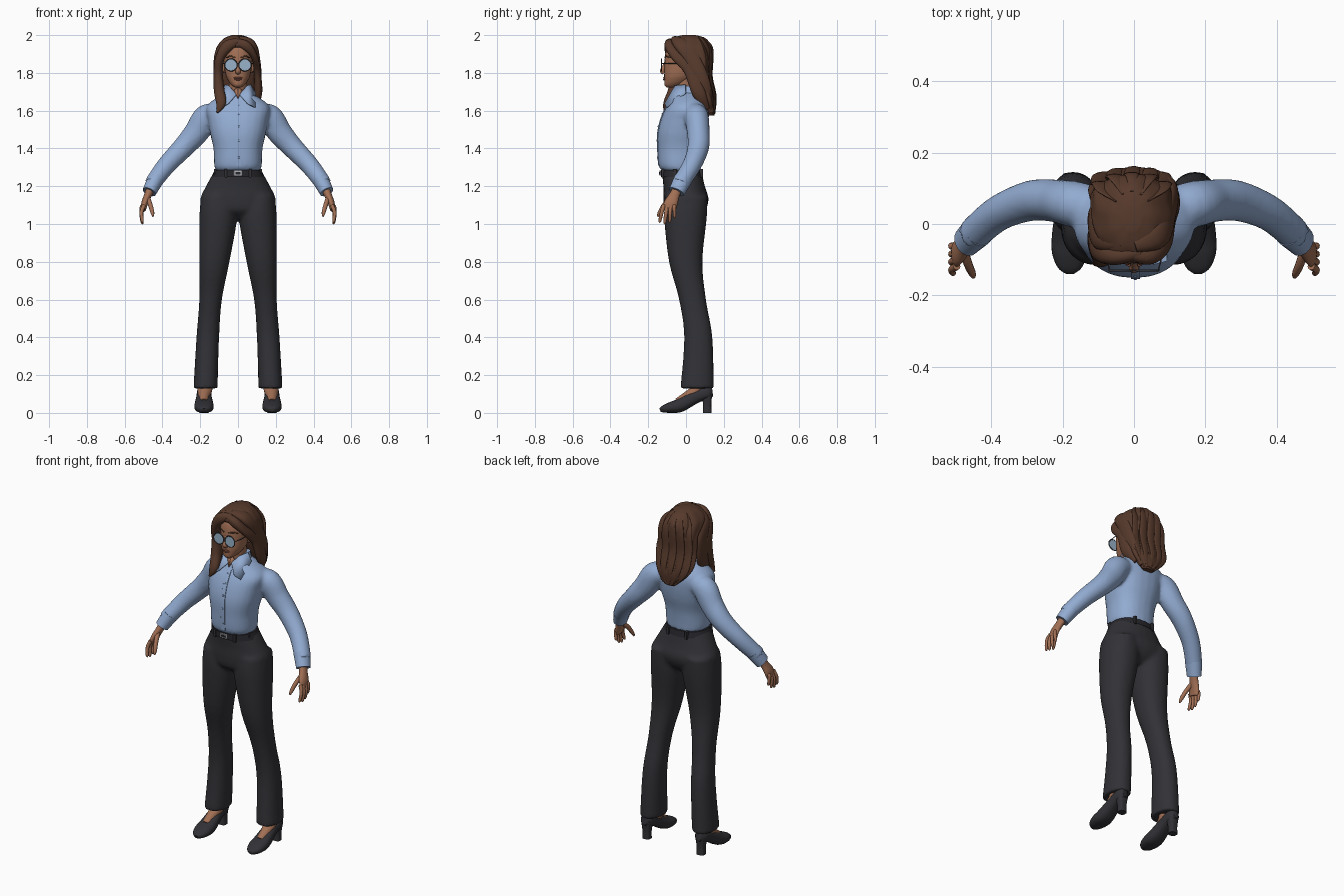
import bpy, bmesh, math
from mathutils import Vector

cube = bpy.data.objects.get("Cube")
if cube:
    bpy.data.objects.remove(cube)
X, Y, Z = Vector((1, 0, 0)), Vector((0, 1, 0)), Vector((0, 0, 1))


def material(name, *rgb):
    mat = bpy.data.materials.new(name)
    mat.use_nodes = True
    mat.diffuse_color = (*rgb, 1)
    mat.node_tree.nodes["Principled BSDF"].inputs["Base Color"].default_value = (*rgb, 1)
    return mat


skin = material("warm skin", .36, .16, .09)
brown = material("brown hair", .095, .042, .025)
blue = material("pale blue cloth", .29, .41, .64)
charcoal = material("charcoal cloth", .032, .031, .037)
black = material("black leather", .02, .02, .025)
glass = material("blue lens", .32, .45, .6)
wire = material("dark wire", .06, .06, .07)
silver = material("silver metal", .45, .46, .5)
lip = material("lip tint", .25, .09, .06)


def refine(rows, steps):
    """Smooth interpolation through rows of numbers."""
    out = []
    last = len(rows) - 1
    for i in range(last):
        quad = [rows[max(0, min(last, i + k))] for k in (-1, 0, 1, 2)]
        for s in range(steps):
            t = s / steps
            out.append([b + t / 2 * (c - a + t * (2*a - 5*b + 4*c - d + t * (3*(b - c) + d - a)))
                        for a, b, c, d in zip(*quad)])
    return out + [list(rows[last])]


def tube(rows, ref=Y, flat=False, power=2, ripple=0, steps=5, sides=24):
    """Rings along a path; each row is x, y, z, half width, half depth."""
    rows = refine(rows, steps)
    rings = []
    for i, (x, y, z, width, depth) in enumerate(rows):
        side, up = X, Y
        if not flat:
            ahead, behind = rows[min(i + 1, len(rows) - 1)], rows[max(i - 1, 0)]
            along = (Vector(ahead[:3]) - Vector(behind[:3])).normalized()
            side = ref.cross(along).normalized()
            up = along.cross(side)
        ring = []
        for k in range(sides):
            angle = math.tau * k / sides
            c, s = math.cos(angle), math.sin(angle)
            wave = 1 + ripple * math.sin(9 * angle + i / 6)
            u = math.copysign(abs(c) ** (2 / power), c) * width * wave
            v = math.copysign(abs(s) ** (2 / power), s) * depth * wave
            ring.append(Vector((x, y, z)) + side * u + up * v)
        rings.append(ring)
    return rings


def body(rows, x=0, **options):
    """Level rings; each row is z, half width, front, back and an optional x shift."""
    return tube([(x + sum(shift), (front + back) / 2, z, half, (back - front) / 2)
                 for z, half, front, back, *shift in rows], flat=True, **options)


def finish(ob, name, mat, mirror=False, voxel=0):
    ob.name = name
    ob.data.materials.append(mat)
    bpy.ops.object.select_all(action="DESELECT")
    ob.select_set(True)
    bpy.context.view_layer.objects.active = ob
    bpy.ops.object.shade_smooth_by_angle(angle=math.radians(50))
    if mirror:
        ob.modifiers.new("Mirror", "MIRROR").use_mirror_merge = False
    if voxel:
        fuse = ob.modifiers.new("Fuse", "REMESH")
        fuse.mode, fuse.voxel_size, fuse.use_smooth_shade = "VOXEL", voxel, True
        relax = ob.modifiers.new("Relax", "SMOOTH")
        relax.factor, relax.iterations = .5, 5
    return ob


def build(name, stacks, mat, mirror=False, voxel=0):
    """One object from closed stacks of rings."""
    bm = bmesh.new()
    for rings in stacks:
        loops = [[bm.verts.new(p) for p in ring] for ring in rings]
        for low, high in zip(loops, loops[1:]):
            for k in range(len(low)):
                bm.faces.new((low[k - 1], low[k], high[k], high[k - 1]))
        bm.faces.new(loops[0][::-1])
        bm.faces.new(loops[-1])
    bmesh.ops.recalc_face_normals(bm, faces=bm.faces)
    mesh = bpy.data.meshes.new(name)
    bm.to_mesh(mesh)
    bm.free()
    ob = bpy.data.objects.new(name, mesh)
    bpy.context.collection.objects.link(ob)
    return finish(ob, name, mat, mirror, voxel)


def ball(name, location, size, mat):
    bpy.ops.mesh.primitive_uv_sphere_add(segments=16, ring_count=10, location=location)
    bpy.context.object.scale = size
    finish(bpy.context.object, name, mat)


def block(name, x, y, low, high, width, depth, mat, mirror=False):
    build(name, [tube([(x, y, z, width, depth) for z in (low, high)], power=8, steps=1)], mat, mirror)


def plate(name, points, mat):
    mesh = bpy.data.meshes.new(name)
    mesh.from_pydata(points, [], [range(len(points))])
    ob = bpy.data.objects.new(name, mesh)
    bpy.context.collection.objects.link(ob)
    finish(ob, name, mat, mirror=True)
    ob.modifiers.new("Thickness", "SOLIDIFY").thickness = .007


# Trousers: hips and flared legs fused together
hips = body([(1.29, .12, -.13, .08), (1.2, .17, -.12, .1), (1.13, .2, -.12, .12),
             (1.07, .17, -.11, .1), (1.03, .06, -.06, .06)], power=2.2)
leg = body([(1.15, .09, -.11, .115), (1.03, .1, -.115, .11), (.8, .08, -.09, .087, .02),
            (.6, .06, -.037, .106, .04), (.4, .06, -.01, .14, .055), (.13, .064, -.03, .147, .067)],
           x=.105, power=2.2)
build("trousers", [hips, leg], charcoal, mirror=True, voxel=.011)

# Belt with loops and buckle
build("belt", [body([(1.25, .14, -.133, .09), (1.285, .124, -.133, .083)], power=2.2, steps=1, sides=40)], black)
for x, y in (.065, -.12), (.12, -.06), (.06, .08):
    block("belt_loop", x, y, 1.245, 1.29, .007, .01, charcoal, mirror=True)
block("buckle", 0, -.134, 1.256, 1.282, .023, .005, silver)
block("buckle_inset", 0, -.138, 1.263, 1.275, .014, .004, black)

# Blouse: torso and sleeves fused together
torso = [(1.28, .115, -.125, .08), (1.31, .126, -.145, .08), (1.4, .13, -.15, .09), (1.48, .148, -.15, .11),
         (1.55, .16, -.135, .12), (1.61, .17, -.11, .12), (1.65, .14, -.085, .105), (1.7, .06, -.06, .06)]
sleeve = tube([(.1, .04, 1.58, .05, .06), (.165, .055, 1.565, .07, .065), (.22, .065, 1.485, .066, .06),
               (.29, .065, 1.405, .057, .057), (.38, .03, 1.31, .05, .05), (.455, -.033, 1.21, .044, .047)])
build("blouse", [body(torso, power=2.3), sleeve], blue, mirror=True, voxel=.01)
build("cuff", [tube([(.436, -.016, 1.236, .044, .049), (.47, -.05, 1.17, .037, .043)], steps=1)], blue, mirror=True)

# Button placket, buttons and collar
build("placket", [tube([(.004, front, z, .013, .003) for z, half, front, back in torso[1:-1]], power=5)], blue)
for z, half, front, back in refine(torso, 2)[3:13:2]:
    ball("button", (.004, front - .003, z), (.005, .003, .005), blue)
build("collar_stand", [body([(1.66, .08, -.06, .085), (1.7, .066, -.05, .075), (1.73, .06, -.02, .066)])], blue)
plate("collar_flap", [(.006, -.072, 1.685), (.045, -.055, 1.73), (.066, 0, 1.735), (.09, 0, 1.69),
                      (.088, -.1, 1.615), (.05, -.11, 1.635)], blue)
plate("collar_opening", [(0, -.09, 1.665), (.022, -.07, 1.71), (0, -.062, 1.725)], skin)

# Hands with curled fingers
hand = [tube([(.458, -.038, 1.2, .024, .026), (.476, -.06, 1.155, .02, .027),
              (.494, -.08, 1.11, .018, .036), (.5, -.09, 1.075, .012, .034)])]
for i in range(4):
    root = .018 * i - .118
    tip = root + .008 * i - .02
    end = 1 + .008 * (i - 1) ** 2
    hand.append(tube([(.497, root, 1.1, .011, .011), (.511, (root + tip) / 2, end + .055, .01, .01),
                      (.507, tip, end + .01, .008, .008), (.503, tip, end, .003, .003)], sides=12))
hand.append(tube([(.478, -.075, 1.14, .013, .014), (.464, -.115, 1.1, .012, .013),
                  (.453, -.14, 1.06, .01, .01), (.45, -.15, 1.04, .004, .004)], sides=12))
build("hand", hand, skin, mirror=True)

# Feet in pumps with block heels
build("foot", [tube([(.18, -.04, .05, .03, .025), (.18, .01, .085, .03, .03),
                     (.175, .06, .13, .03, .04), (.17, .07, .2, .03, .04)], ref=X)], skin, mirror=True)
shoe = tube([(.18, -.137, .014, .014, .01), (.18, -.12, .02, .035, .019), (.18, -.08, .029, .05, .029),
             (.18, -.03, .041, .05, .036), (.18, .05, .085, .04, .035), (.18, .115, .11, .036, .034),
             (.18, .14, .115, .018, .028)], ref=Z, power=2.4)
heel = body([(0, .024, .09, .135), (.05, .024, .09, .134), (.11, .034, .075, .14)], x=.18, power=3)
build("shoe", [shoe, heel], charcoal, mirror=True)

# Head, neck and face
build("neck", [body([(1.64, .055, -.05, .06), (1.7, .048, -.05, .05), (1.79, .048, -.06, .05)])], skin)
build("head", [body([(1.722, .016, -.1, -.06), (1.735, .034, -.113, -.02), (1.76, .053, -.115, .02),
                     (1.8, .068, -.115, .05), (1.9, .078, -.11, .09), (1.95, .07, -.09, .085),
                     (1.98, .035, -.04, .05)], power=2.2)], skin)
build("nose", [tube([(0, -.106, 1.865, .008, .006), (0, -.117, 1.83, .01, .01), (0, -.125, 1.81, .014, .013),
                     (0, -.117, 1.797, .012, .008)])], skin)
ball("upper_lip", (0, -.114, 1.774), (.023, .007, .005), lip)
ball("lower_lip", (0, -.113, 1.765), (.019, .008, .005), lip)
build("eyebrow", [tube([(.014, -.113, 1.88, .002, .003), (.04, -.105, 1.888, .003, .004),
                        (.062, -.084, 1.88, .002, .003)], ref=Z)], brown, mirror=True)

# Ears and round glasses
for side in (-1, 1):
    ball("ear", (side * .076, 0, 1.83), (.01, .02, .032), skin)
    place = dict(location=(side * .037, -.13, 1.842), rotation=(math.pi / 2, 0, 0))
    bpy.ops.mesh.primitive_cylinder_add(vertices=32, radius=.032, depth=.003, **place)
    finish(bpy.context.object, "lens", glass)
    bpy.ops.mesh.primitive_torus_add(major_segments=32, minor_segments=8, major_radius=.032,
                                     minor_radius=.003, **place)
    finish(bpy.context.object, "lens_frame", wire)
for name, path in (("glasses_bridge", [(-.008, -.13), (.008, -.13)]),
                   ("glasses_arm", [(.068, -.13), (.079, -.08), (.08, 0)])):
    build(name, [tube([(x, y, 1.85, .002, .002) for x, y in path], ref=Z, sides=8)], wire, mirror=True)

# Hair: rippled cap falling to a point behind
cap = body([(2, .025, -.02, .05), (1.985, .065, -.07, .1), (1.95, .1, -.108, .13), (1.915, .113, -.07, .14),
            (1.86, .115, .01, .138), (1.78, .117, .025, .134), (1.7, .118, .055, .15),
            (1.64, .095, .085, .16, .01), (1.575, .035, .115, .15, .02)], x=-.006, ripple=.02, sides=72)
hair = [cap]
# Raised strands down the back, following the cap
for column in range(8, 32, 5):
    path = [ring[column] for ring in cap[4::7]]
    widths = [.025 * math.sin(math.pi * (i + .4) / len(path)) for i in range(len(path))]
    hair.append(tube([(*p, w, w / 3) for p, w in zip(path, widths)]))
# Right locks fall before the shoulder, left locks sweep behind it
for lock in ([(.02, -.075, 1.965, .015, .02), (-.05, -.09, 1.945, .03, .025), (-.095, -.07, 1.88, .024, .035),
              (-.105, -.04, 1.8, .025, .045), (-.1, -.06, 1.71, .028, .035), (-.09, -.1, 1.64, .026, .02),
              (-.11, -.11, 1.59, .006, .008)],
             [(-.03, -.05, 1.975, .015, .02), (-.09, -.04, 1.92, .025, .035), (-.11, .01, 1.83, .02, .045),
              (-.1, -.02, 1.68, .022, .04), (-.085, -.09, 1.6, .006, .01)],
             [(-.02, -.075, 1.965, .015, .02), (.04, -.09, 1.945, .026, .024), (.085, -.05, 1.89, .018, .03),
              (.1, .02, 1.82, .018, .035), (.108, .07, 1.69, .02, .035), (.085, .115, 1.61, .006, .01)],
             [(0, -.06, 1.98, .015, .02), (.065, -.03, 1.955, .025, .04), (.1, .03, 1.88, .016, .04),
              (.1, .09, 1.74, .022, .04), (.06, .135, 1.59, .008, .012)]):
    hair.append(tube(lock, power=2.2))
build("hair", hair, brown)
